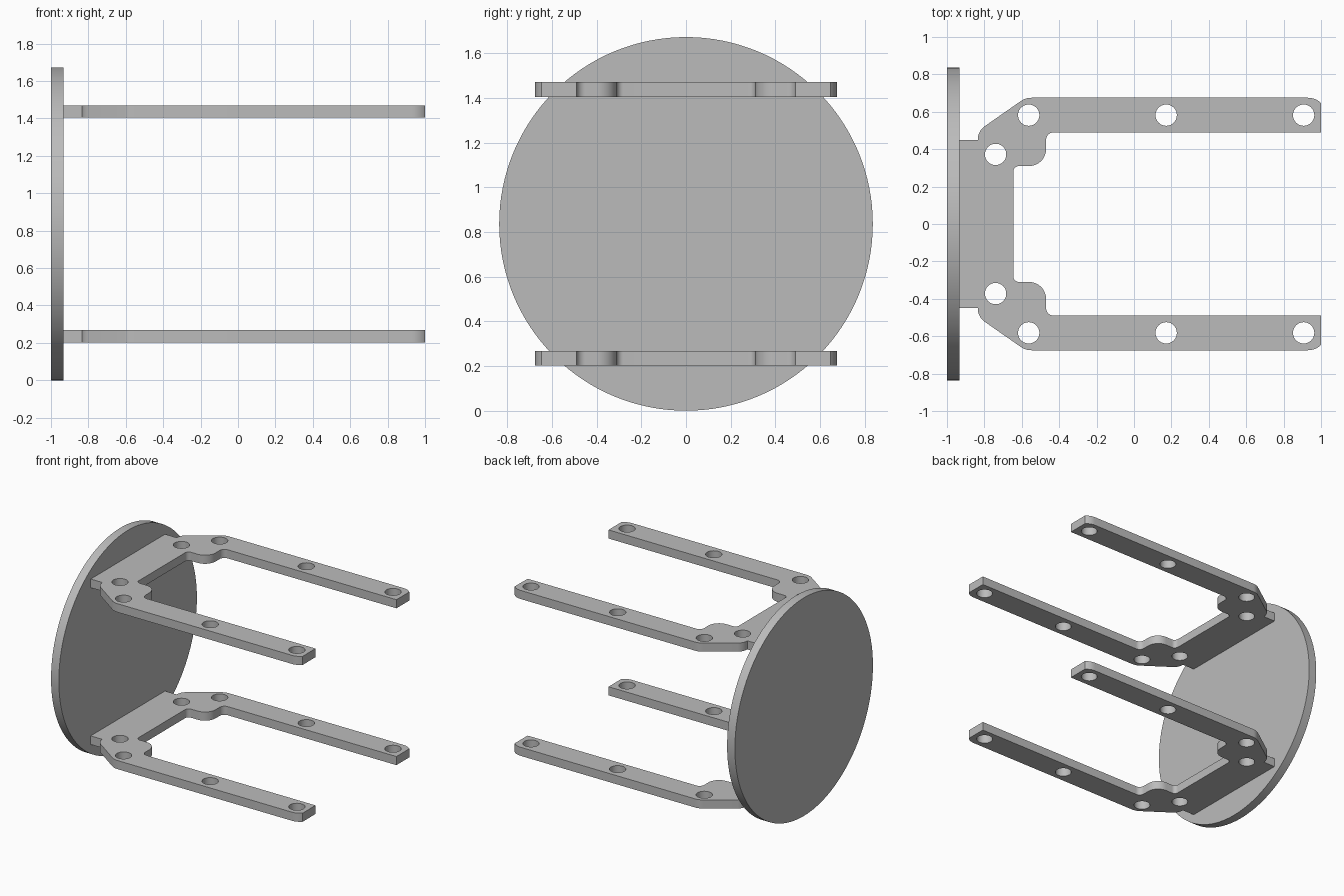
import bpy, bmesh, math
from mathutils import Vector, Matrix

cube = bpy.data.objects.get("Cube")
if cube:
    bpy.data.objects.remove(cube, do_unlink=True)

metal = bpy.data.materials.new("plain grey")
metal.use_nodes = True
GREY = (0.5, 0.5, 0.5, 1)
metal.diffuse_color = GREY
metal.node_tree.nodes["Principled BSDF"].inputs["Base Color"].default_value = GREY

THICK = 0.066
RADIUS = 0.836


def finish(obj):
    obj.data.materials.clear()
    obj.data.materials.append(metal)
    bpy.ops.object.select_all(action='DESELECT')
    obj.select_set(True)
    bpy.context.view_layer.objects.active = obj
    bpy.ops.object.shade_smooth_by_angle(angle=math.radians(30))


def rounded(corners, steps=8):
    """Replace each (x, y, radius) corner by a tangent arc."""
    pts = []
    for i, (x, y, r) in enumerate(corners):
        p = Vector((x, y))
        if r == 0:
            pts.append(p)
            continue
        a = (Vector(corners[i - 1][:2]) - p).normalized()
        b = (Vector(corners[(i + 1) % len(corners)][:2]) - p).normalized()
        half = a.angle(b) / 2
        centre = p + (a + b).normalized() * (r / math.sin(half))
        start = p + a * (r / math.tan(half)) - centre
        end = p + b * (r / math.tan(half)) - centre
        sweep = start.angle_signed(end)
        for k in range(steps + 1):
            t = -sweep * k / steps
            pts.append(centre + Matrix.Rotation(t, 2) @ start)
    return pts


def circle(x, y, r, n=40):
    return [Vector((x + r * math.cos(2 * math.pi * k / n),
                    y + r * math.sin(2 * math.pi * k / n))) for k in range(n)]


def plate(name, loops, z):
    """Flat plate from an outline and hole loops."""
    curve = bpy.data.curves.new(name, 'CURVE')
    curve.dimensions = '2D'
    curve.fill_mode = 'BOTH'
    curve.extrude = THICK / 2
    for loop in loops:
        s = curve.splines.new('POLY')
        s.points.add(len(loop) - 1)
        for pt, co in zip(s.points, loop):
            pt.co = (co.x, co.y, 0, 1)
        s.use_cyclic_u = True
    temp = bpy.data.objects.new(name + "_outline", curve)
    bpy.context.collection.objects.link(temp)
    bpy.context.view_layer.update()
    graph = bpy.context.evaluated_depsgraph_get()
    mesh = bpy.data.meshes.new_from_object(temp.evaluated_get(graph))
    bpy.data.objects.remove(temp, do_unlink=True)
    bm = bmesh.new()
    bm.from_mesh(mesh)
    bmesh.ops.remove_doubles(bm, verts=bm.verts, dist=0.0001)
    bmesh.ops.recalc_face_normals(bm, faces=bm.faces)
    bm.to_mesh(mesh)
    bm.free()
    obj = bpy.data.objects.new(name, mesh)
    bpy.context.collection.objects.link(obj)
    obj.location.z = z
    finish(obj)


# Round end disc
bpy.ops.mesh.primitive_cylinder_add(vertices=128, radius=RADIUS, depth=THICK,
                                    location=(THICK / 2 - 1, 0, RADIUS),
                                    rotation=(0, math.pi / 2, 0))
disc = bpy.context.object
disc.name = "end_disc"
finish(disc)

# Half outline of the forked bracket: x, y, corner radius
half = [(-0.935, 0.45, 0), (-0.835, 0.45, 0), (-0.835, 0.497, 0.085),
        (-0.58, 0.675, 0.1)]
# Clipped rounding at the arm tip
tip = [(0.93 + 0.1 * math.sin(a), 0.575 + 0.1 * math.cos(a), 0)
       for a in (math.pi / 4 * k / 6 for k in range(7))]
half += tip + [(1, 0.49, 0), (-0.47, 0.49, 0.04),
               (-0.47, 0.31, 0.09), (-0.645, 0.31, 0.03)]
outline = rounded(half + [(x, -y, r) for x, y, r in reversed(half)])

# Bolt holes on both arms
holes = [circle(x, side * y, 0.057) for side in (1, -1)
         for x, y in ((-0.74, 0.372), (-0.563, 0.582), (0.172, 0.582), (0.907, 0.582))]

for name, z in (("lower_fork_bracket", 0.235), ("upper_fork_bracket", 1.437)):
    plate(name, [outline] + holes, z)
